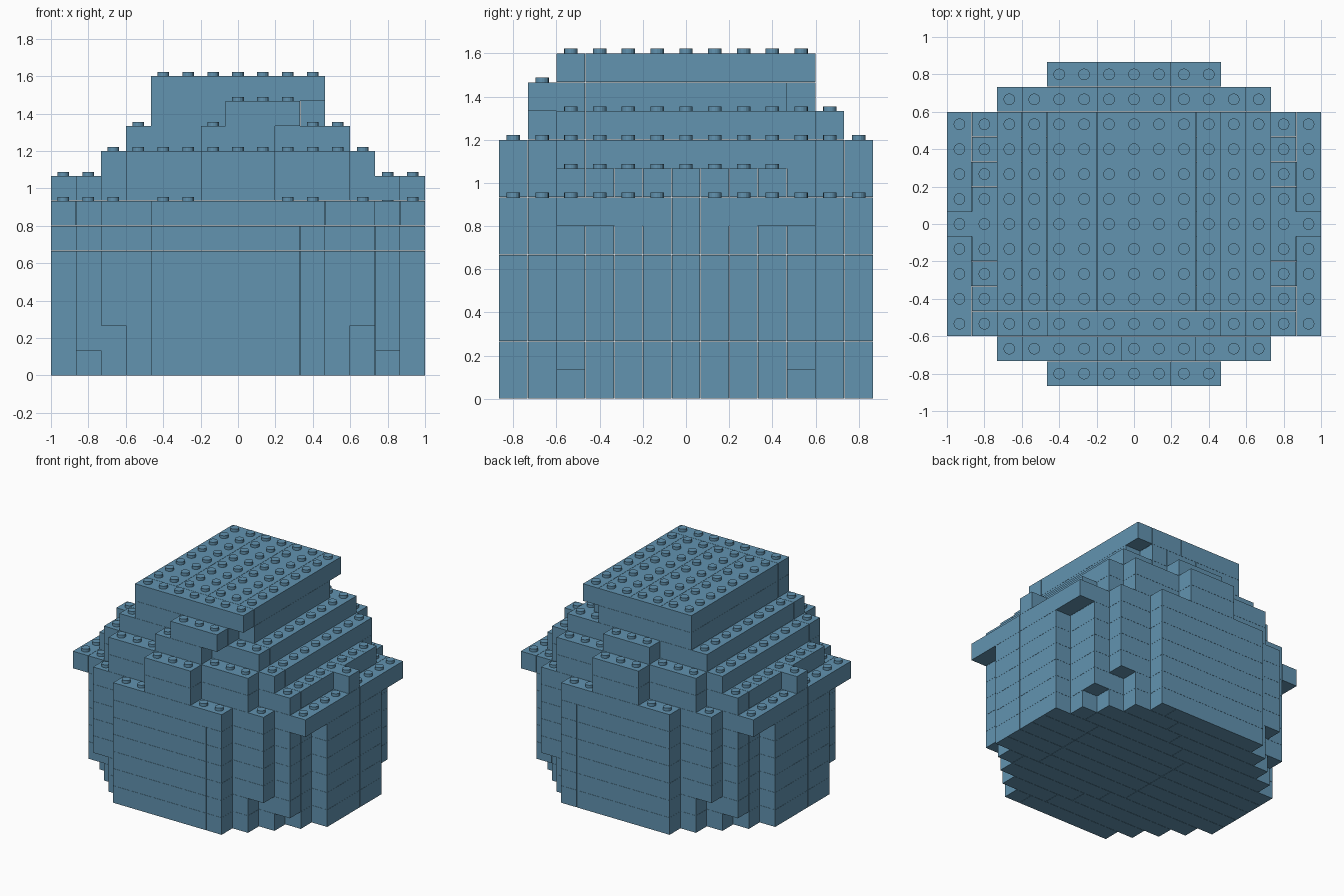
import bpy, bmesh
from mathutils import Matrix, Vector

cube = bpy.data.objects.get("Cube")
if cube:
    bpy.data.objects.remove(cube, do_unlink=True)

P = 2 / 15          # stud pitch and brick height
GAP = 0.001         # seam on each side of a brick
STUD_R, STUD_H = 0.031, 0.022

blue = bpy.data.materials.new("dusty_blue")
blue.use_nodes = True
colour = (0.122, 0.292, 0.434, 1)
blue.diffuse_color = colour
blue.node_tree.nodes["Principled BSDF"].inputs["Base Color"].default_value = colour

# Half width in cells of each row, from the middle row outwards
wall = [7, 7, 7, 6, 6, 5, 3]
LAYERS = [
    [7, 7, 7, 6, 5, 4, 3],
    [7, 7, 7, 6, 6, 4, 3],
    wall, wall, wall, wall,
    [7] * 5 + [5, 3],
    [7] + [6] * 4 + [4, 1],
    [5] * 5 + [4, 1],
    [4] * 5 + [1],
    [3] * 5,
    [3] * 5,
]


def footprint(rows):
    cells = set()
    for j, half in enumerate(rows):
        for i in range(-half, half + 1):
            cells |= {(i, j), (i, -j)}
    return cells


layers = [footprint(rows) for rows in LAYERS]
# Small irregularities of the upper layers
layers[7] -= {(6, 4), (-6, -4)}
layers[10] -= {(3, 4), (3, -4)}
layers[10] |= {(0, -5), (1, -5), (2, -5)}


def lengthwise(level, i, j):
    """True where bricks run front to back."""
    if level >= 8:
        return abs(j) <= 4 and j != -4
    return level >= 6 and abs(i) == 7 and j != 0


def bricks(level, cells):
    """Group cells into straight bricks: (i, j, length in x, length in y)."""
    left = set(cells)
    longest = 9 if level >= 6 else 6
    for i, j in sorted(cells, key=lambda c: (c[1], c[0])):
        if (i, j) not in left:
            continue
        along_y = lengthwise(level, i, j)
        dx, dy = (0, 1) if along_y else (1, 0)
        n = 0
        while n < longest:
            c = (i + dx * n, j + dy * n)
            if c not in left or lengthwise(level, *c) != along_y:
                break
            left.remove(c)
            n += 1
        # double width strips on the roof layers
        wide = 1
        if along_y and level >= 8 and (i + level) % 2 == 0:
            side = {(i + 1, j + k) for k in range(n)}
            if side <= left and (i + 1, j + n) not in left:
                left -= side
                wide = 2
        yield (i, j, wide, n) if along_y else (i, j, n, 1)


def add_box(bm, lo, hi):
    size, mid = hi - lo, (lo + hi) / 2
    bmesh.ops.create_cube(bm, size=1, matrix=Matrix.Translation(mid) @ Matrix.Diagonal((*size, 1)))


def finish(bm, name):
    mesh = bpy.data.meshes.new(name)
    bm.to_mesh(mesh)
    bm.free()
    mesh.materials.append(blue)
    obj = bpy.data.objects.new(name, mesh)
    bpy.context.collection.objects.link(obj)


margin = Vector((GAP, GAP, GAP / 2))
for level, cells in enumerate(layers):
    # Bricks
    bm = bmesh.new()
    for i, j, nx, ny in bricks(level, cells):
        lo = Vector(((i - 0.5) * P, (j - 0.5) * P, level * P))
        hi = lo + Vector((nx, ny, 1)) * P
        add_box(bm, lo + margin, hi - margin)
    finish(bm, f"brick_layer_{level + 1}")

    # Studs on the cells left open by the layer above
    above = layers[level + 1] if level + 1 < len(layers) else set()
    if cells - above:
        bm = bmesh.new()
        for i, j in sorted(cells - above):
            place = Matrix.Translation((i * P, j * P, (level + 1) * P + STUD_H / 2 - GAP))
            bmesh.ops.create_cone(bm, cap_ends=True, segments=16, radius1=STUD_R,
                                  radius2=STUD_R, depth=STUD_H + GAP, matrix=place)
        finish(bm, f"studs_layer_{level + 1}")
